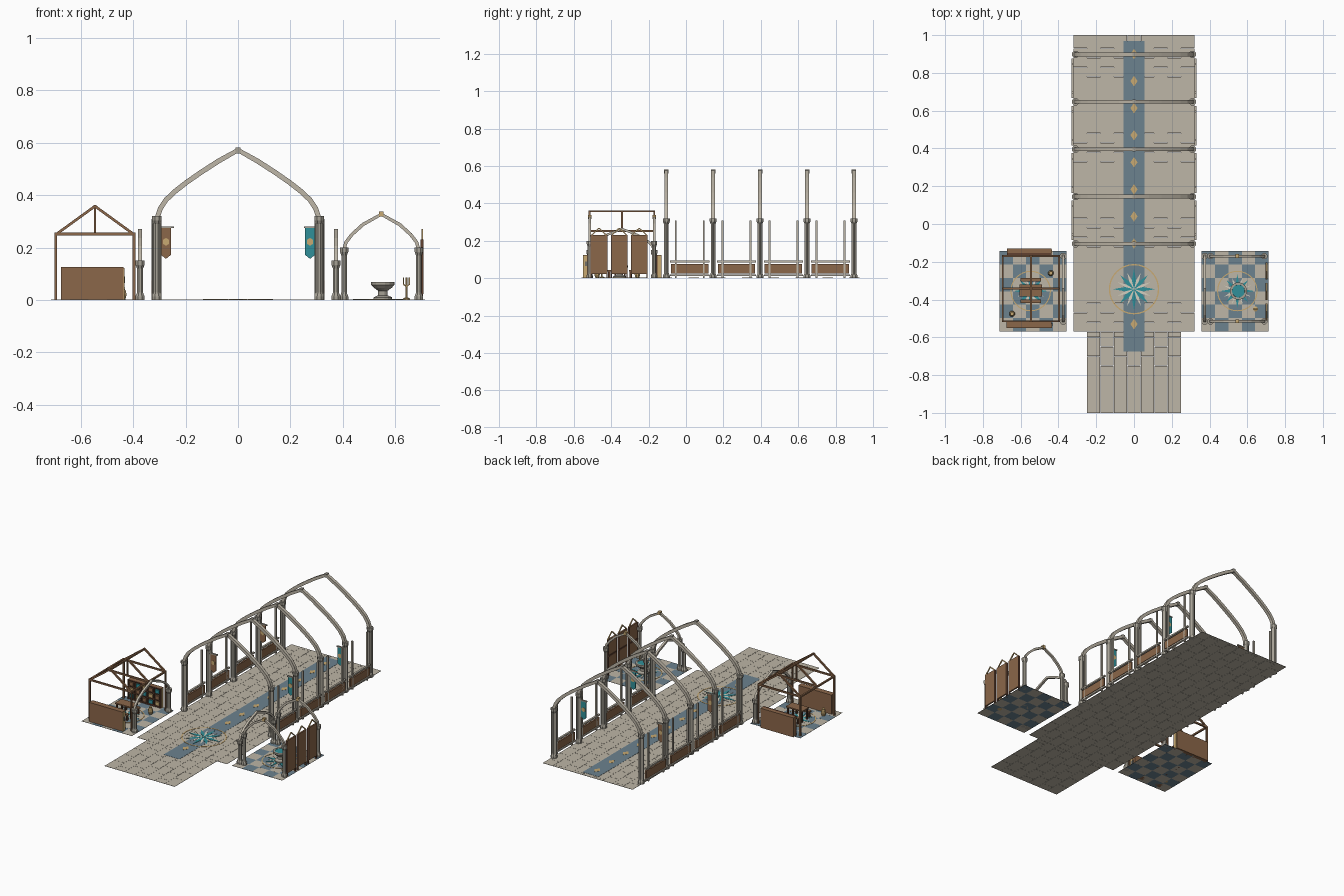
import bpy, bmesh, math
from mathutils import Vector, Matrix

if "Cube" in bpy.data.objects:
    bpy.data.objects.remove(bpy.data.objects["Cube"])

COL = {  # linear colours
    "pale stone": (.51, .465, .385), "column stone": (.38, .355, .30), "cream": (.66, .62, .52),
    "slate blue": (.15, .225, .275), "wood": (.26, .135, .068), "dark wood": (.12, .052, .03),
    "teal": (.03, .28, .32), "gold": (.58, .40, .17), "dark stone": (.17, .165, .145)}
MATS = {}
for n, c in COL.items():
    MATS[n] = bpy.data.materials.new(n)
    MATS[n].diffuse_color = (*c, 1)
STONE, PALE, WOOD, DARK, GOLD, TEAL, BLUE = ("column stone", "pale stone", "wood", "dark wood",
                                             "gold", "teal", "slate blue")
parts = {}


def bm_of(name, mat):
    return parts.setdefault((name, mat), bmesh.new())


def box(name, mat, lo, hi):
    lo, hi = Vector(lo), Vector(hi)
    m = Matrix.Translation((lo + hi) / 2) @ Matrix.Diagonal((*(hi - lo), 1))
    bmesh.ops.create_cube(bm_of(name, mat), size=1, matrix=m)


def beam(name, mat, a, b, w):
    a, b = Vector(a), Vector(b)
    d = b - a
    m = Matrix.Translation((a + b) / 2) @ d.to_track_quat('Z', 'Y').to_matrix().to_4x4()
    bmesh.ops.create_cube(bm_of(name, mat), size=1, matrix=m @ Matrix.Diagonal((w, w, d.length, 1)))


def loft(name, mat, rings, closed=False):
    bm = bm_of(name, mat)
    vs = [[bm.verts.new(p) for p in r] for r in rings]
    n = len(vs[0])
    pairs = list(zip(vs, vs[1:])) + ([(vs[-1], vs[0])] if closed else [])
    for a, b in pairs:
        for i in range(n):
            bm.faces.new((a[i], a[(i + 1) % n], b[(i + 1) % n], b[i]))
    if not closed:
        bm.faces.new(vs[0][::-1])
        bm.faces.new(vs[-1])


def turned(name, mat, x, y, profile, n=8):
    """Lathe of (radius, z) points."""
    loft(name, mat, [[(x + r * math.cos(2 * math.pi * (i + .5) / n), y + r * math.sin(2 * math.pi * (i + .5) / n), z)
                      for i in range(n)] for r, z in profile])


def plate(name, mat, pts, z0, z1):
    loft(name, mat, [[(x, y, z) for x, y in pts] for z in (z0, z1)])


def ring(name, mat, x, y, r, w, z0, z1, n=32):
    loft(name, mat, [[(x + q * math.cos(a), y + q * math.sin(a), z)
                      for q, z in ((r - w, z0), (r, z0), (r, z1), (r - w, z1))]
                     for a in [2 * math.pi * i / n for i in range(n)]], True)


def arch(name, mat, half, centre, along, t, d):
    """Square rib (half thickness t, half depth d) along a mirrored half profile (offset, z)."""
    pts = [Vector((-u, z)) for u, z in half] + [Vector(p) for p in half[-2::-1]]
    rings = []
    for i, p in enumerate(pts):
        t0 = (p - pts[max(i - 1, 0)]).normalized()
        t1 = (pts[min(i + 1, len(pts) - 1)] - p).normalized()
        tan = (t0 + t1).normalized()
        nrm = Vector((-tan.y, tan.x))
        rg = []
        for a, w in ((-t, -d), (t, -d), (t, d), (-t, d)):
            q = p + nrm * a
            rg.append((centre[0] + q.x, centre[1] + w, q.y) if along == 'x'
                      else (centre[0] + w, centre[1] + q.x, q.y))
        rings.append(rg)
    loft(name, mat, rings)


def column(name, x, y, h, r):
    turned(name, STONE, x, y, [(r * 1.5, 0), (r * 1.5, .014), (r * 1.1, .024), (r, .03),
                               (r, h - .03), (r * 1.5, h - .016), (r * 1.5, h)])


def star(name, x, y, r, z):
    """Compass rose of teal and cream kites with gold ring."""
    for k in range(16):
        a = math.pi * k / 8
        long = r if k % 4 == 0 else r * .92 if k % 2 == 0 else r * .85
        d, s = Vector((math.cos(a), math.sin(a))), Vector((-math.sin(a), math.cos(a)))
        c, w = Vector((x, y)), r * (.1 if k % 2 == 0 else .07)
        kite = [c, c + d * r * .42 - s * w, c + d * long, c + d * r * .42 + s * w]
        plate(name, "cream" if k % 2 else TEAL, kite, z, z + (.0012 if k % 2 else .0018))
    ring(name + "_ring", GOLD, x, y, r * 1.19, r * .06, z, z + .0015)


# ---- nave paving: flat staggered slabs, long blue runner
def paving(x0, x1, y0, y1, cols):
    w, L, g = (x1 - x0) / cols, .1, .0005
    for c in range(cols):
        y = y0 - (L / 2 if c % 2 else 0)
        while y < y1 - .001:
            a, b = max(y, y0), min(y + L, y1)
            box("paving_slabs", PALE, (x0 + c * w + g, a + g, 0), (x0 + (c + 1) * w - g, b - g, .0015))
            y += L


paving(-.32, .32, -.57, 1, 9)
paving(-.25, .25, -1, -.57, 7)
box("runner", BLUE, (-.056, -.675, .001), (.056, .97, .0025))
for y in [.9 - .1433 * i for i in range(8)] + [-.53]:
    plate("runner_diamonds", GOLD, [(-.019, y), (0, y - .028), (.019, y), (0, y + .028)], .002, .0035)
star("nave_compass", 0, -.345, .112, .0025)

# ---- nave arches, columns, side rails, banners
ARCH = [(.308, .315), (.296, .35), (.275, .382), (.24, .415), (.195, .45), (.14, .488), (.075, .53), (0, .572)]
YS = [-.105, .145, .396, .647, .898]
for y in YS:
    arch("nave_arch", PALE, ARCH, (0, y), 'x', .0095, .01)
    box("arch_keystone", STONE, (-.009, y - .012, .56), (.009, y + .012, .582))
    for s in (-1, 1):
        column("nave_column", s * .31, y, .32, .0135)
        for dx in (.014, -.014):
            turned("column_shafts", STONE, s * .31 + dx, y, [(.005, 0), (.005, .31)], 6)
for y in YS[:-1]:
    for s in (-1, 1):
        X = s * .325
        for dy in (.05, .2):
            box("window_mullion", PALE, (X - .005, y + dy - .005, 0), (X + .005, y + dy + .005, .31))
        box("side_panel", WOOD, (X - .005, y + .025, .025), (X + .005, y + .225, .075))
        for z in (.012, .085):
            box("side_rail", PALE, (X - .006, y + .02, z), (X + .006, y + .23, z + .009))
for y in (YS[1], YS[3]):
    for s, mat in ((-1, WOOD), (1, TEAL)):
        X, Y = s * .275, y - .004
        shape = [(-.019, .275), (-.019, .172), (0, .157), (.019, .172), (.019, .275)]
        loft("banner", mat, [[(X + u, Y + d, z) for u, z in shape] for d in (0, .005)])
        hexa = [(.014 * math.sin(k * math.pi / 3), .222 + .015 * math.cos(k * math.pi / 3)) for k in range(6)]
        loft("banner_emblem", GOLD, [[(X + u, Y + d, z) for u, z in hexa] for d in (-.002, .007)])
        box("banner_rod", STONE, (X - .023, Y - .003, .274), (X + .03, Y + .008, .281))

# ---- side bays: chequered floors, aisle arch
for x0, s in ((-.713, -1), (.357, 1)):
    for i in range(5):
        for j in range(6):
            X, Y, t = x0 + i * .0712, -.57 + j * .0713, .0712
            box("bay_tiles", BLUE if (i + j) % 2 else PALE, (X, Y, 0), (X + t, Y + t, .0015))
    star("bay_compass", x0 + s * .012 + .178, -.355, .09, .0015)
    for y in (-.17, -.515):
        column("aisle_column", s * .374, y, .15, .0125)
    arch("aisle_arch", PALE, [(.172, .145), (.163, .172), (.135, .2), (.085, .23), (0, .264)],
         (s * .374, -.3425), 'y', .0065, .007)

# ---- right bay: vaulted chapel with basin, candle stand and screen
for y in (-.17, -.515):
    for x in (.405, .69):
        column("chapel_column", x, y, .2, .0115)
    arch("chapel_arch", PALE, [(.142, .195), (.135, .22), (.112, .25), (.07, .288), (0, .327)],
         (.547, y), 'x', .0065, .007)
    box("chapel_boss", GOLD, (.538, y - .01, .318), (.556, y + .01, .338))
turned("basin", STONE, .553, -.355, [(.036, 0), (.036, .01), (.018, .018), (.018, .035), (.034, .046),
                                     (.046, .058), (.046, .068), (.034, .068), (.032, .062)], 16)
turned("basin_water", TEAL, .553, -.355, [(.03, .06), (.034, .0665)], 16)
turned("candle_stand", GOLD, .643, -.45, [(.014, 0), (.014, .006), (.004, .01), (.004, .085)])
for d in (-.011, .011):
    beam("candle_arms", GOLD, (.643, -.45, .05), (.643 + d, -.45, .06), .005)
    beam("candle_arms", GOLD, (.643 + d, -.45, .058), (.643 + d, -.45, .085), .005)
for y in (-.465, -.357, -.25):
    w, X = .042, .703
    box("screen_panel", WOOD, (X - .005, y - w, .022), (X + .005, y + w, .23))
    for s in (-1, 1):
        beam("screen_gable", GOLD, (X, y + s * w, .228), (X, y, .268), .006)
        box("screen_stile", DARK, (X - .007, y + s * w - .003, 0), (X + .004, y + s * w + .003, .23))
    box("screen_batten", DARK, (X - .008, y - w, .12), (X + .003, y + w, .13))

# ---- left bay: timber frame
XL, XR, XM = -.695, -.397, -.546
for y in (-.17, -.3425, -.515):
    for x in (XL, XR):
        if y != -.3425:
            box("timber_post", WOOD, (x - .005, y - .005, 0), (x + .005, y + .005, .255))
        beam("timber_rafter", WOOD, (x, y, .25), (XM, y, .358), .01)
    box("timber_tie", WOOD, (XL, y - .005, .247), (XR, y + .005, .257))
box("timber_ridge", WOOD, (XM - .005, -.52, .353), (XM + .005, -.165, .363))
box("king_post", WOOD, (XM - .004, -.347, .25), (XM + .004, -.338, .358))
for x in (XL, XR):
    box("wall_plate", WOOD, (x - .005, -.52, .247), (x + .005, -.165, .257))

# counter in front, goods cabinet at back, both with gold end boards
box("counter", WOOD, (-.675, -.55, 0), (-.438, -.515, .125))
box("cabinet", WOOD, (-.672, -.153, 0), (-.438, -.13, .125))
for y0, y1 in ((-.552, -.53), (-.155, -.135)):
    box("end_boards", GOLD, (-.438, y0 + .002, 0), (-.434, y1, .122))
for i in range(6):
    box("cabinet_frame", DARK, (-.672 + i * .0458, -.165, 0), (-.667 + i * .0458, -.15, .125))
for z in (.003, .045, .084, .12):
    box("cabinet_frame", DARK, (-.672, -.165, z), (-.438, -.15, z + .005))
for i in range(5):
    for j in range(3):
        X, Z = -.646 + i * .0458, .012 + j * .039
        box("cabinet_goods", (TEAL, GOLD, WOOD)[(i + j) % 3], (X - .013, -.162, Z), (X + .013, -.152, Z + .022))
box("counter_latch", "dark stone", (-.438, -.54, .065), (-.431, -.525, .09))

# table with benches and jars
box("table_top", WOOD, (-.605, -.385, .07), (-.487, -.32, .078))
for s in (-1, 1):
    for t in (-1, 1):
        beam("table_legs", DARK, (XM + s * .05, -.3525 + t * .025, 0), (XM + s * .05, -.3525 + t * .025, .072), .008)
    y = -.3525 + s * .057
    box("bench", WOOD, (-.6, y - .01, .036), (-.492, y + .01, .043))
    for t in (-1, 1):
        box("bench_legs", DARK, (XM + t * .045 - .004, y - .007, 0), (XM + t * .045 + .004, y + .007, .038))
for x, y in ((-.645, -.475), (-.44, -.26)):
    turned("jar", GOLD, x, y, [(.01, 0), (.016, .02), (.013, .035), (.008, .042), (.01, .048)])

# ---- turn the collected parts into objects
for (name, mat), bm in parts.items():
    bmesh.ops.recalc_face_normals(bm, faces=bm.faces)
    me = bpy.data.meshes.new(name)
    bm.to_mesh(me)
    bm.free()
    me.materials.append(MATS[mat])
    bpy.context.collection.objects.link(bpy.data.objects.new(name, me))

for m in bpy.data.materials:
    if m.users and not m.is_grease_pencil:
        m.use_nodes = True
        m.node_tree.nodes["Principled BSDF"].inputs["Base Color"].default_value = m.diffuse_color
